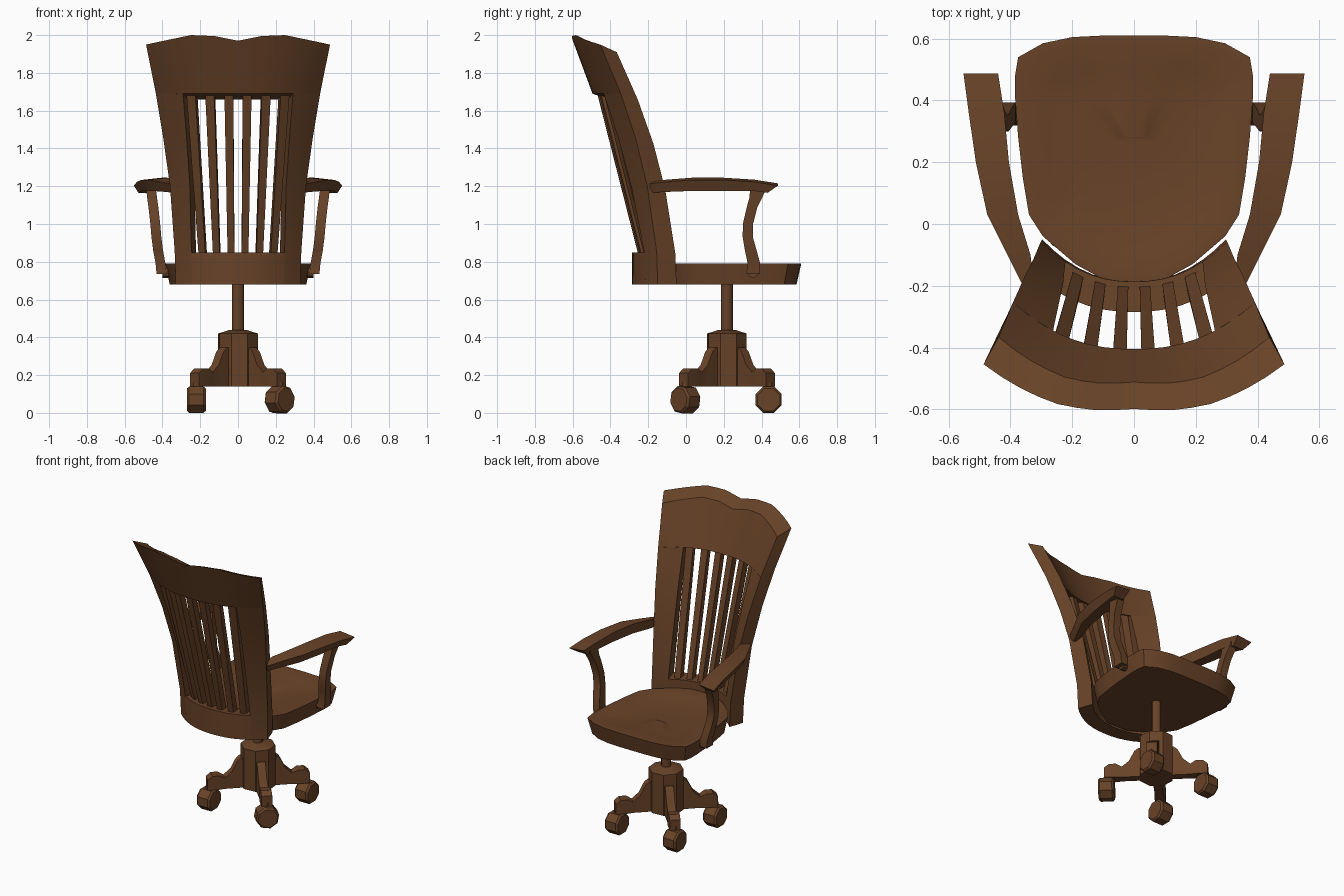
import bpy, bmesh, math
from mathutils import Vector

cube = bpy.data.objects.get("Cube")
if cube:
    bpy.data.objects.remove(cube, do_unlink=True)

wood = bpy.data.materials.new("brown_wood")
wood.use_nodes = True
COLOR = (0.14, 0.056, 0.021, 1)
wood.diffuse_color = COLOR
wood.node_tree.nodes["Principled BSDF"].inputs["Base Color"].default_value = COLOR


def loft(name, rings, angle=30):
    """Skin a list of equal, even-sized rings and close both ends with strips."""
    bm = bmesh.new()
    rows = [[bm.verts.new(p) for p in ring] for ring in rings]
    n = len(rows[0])
    for a, b in zip(rows, rows[1:]):
        for i in range(n):
            j = (i + 1) % n
            bm.faces.new((a[i], a[j], b[j], b[i]))
    for row in (rows[0], rows[-1]):
        for i in range(n // 2 - 1):
            bm.faces.new((row[i], row[i + 1], row[n - 2 - i], row[n - 1 - i]))
    bmesh.ops.recalc_face_normals(bm, faces=bm.faces)
    mesh = bpy.data.meshes.new(name)
    bm.to_mesh(mesh)
    bm.free()
    mesh.materials.append(wood)
    obj = bpy.data.objects.new(name, mesh)
    bpy.context.collection.objects.link(obj)
    bpy.ops.object.select_all(action="DESELECT")
    obj.select_set(True)
    bpy.context.view_layer.objects.active = obj
    bpy.ops.object.shade_smooth_by_angle(angle=math.radians(angle))
    return obj


def disc(center, axis, radius, sides, turn=0.0):
    axis = Vector(axis).normalized()
    side = axis.orthogonal().normalized() if abs(axis.z) < 0.9 else Vector((1, 0, 0))
    up = axis.cross(side)
    steps = [turn + 2 * math.pi * i / sides for i in range(sides)]
    return [Vector(center) + radius * (side * math.cos(a) + up * math.sin(a)) for a in steps]


def interp(table, t):
    """Linear lookup; each table row starts with its key."""
    for a, b in zip(table, table[1:]):
        if t <= b[0]:
            break
    f = (t - a[0]) / (b[0] - a[0])
    return [p + (q - p) * f for p, q in zip(a[1:], b[1:])]


# Backrest surface: height, half width, y at the edge, y at the centre
BACK = [(0.68, 0.33, -0.15, -0.285), (0.85, 0.335, -0.155, -0.285),
        (1.2, 0.36, -0.205, -0.36), (1.45, 0.395, -0.265, -0.425),
        (1.69, 0.435, -0.345, -0.495), (2.0, 0.497, -0.475, -0.61)]
TOP = [(0, 1.97), (0.25, 1.995), (0.5, 2.0), (1, 1.95)]


def back_point(u, z, t):
    """u runs across the back, t from rear face (0) to front face (1)."""
    half, edge, mid = interp(BACK, z)
    h = (z - 0.68) / 1.32
    y = mid + (edge - mid) * abs(u) ** 2.3
    return (u * half * (1 - 0.1 * t), y + t * (0.1 - 0.013 * h), z - 0.042 * h * t)


def back_slab(name, levels, span, count, height=lambda u, z: z):
    rings = []
    for z in levels:
        lo, hi = span(z)
        us = [lo + (hi - lo) * i / count for i in range(count + 1)]
        rings.append([back_point(u, height(u, z), 0) for u in us]
                     + [back_point(u, height(u, z), 1) for u in reversed(us)])
    return loft(name, rings)


def opening(z):
    return 0.75 - 0.08 * (z - 0.68)


def crest_height(u, z):
    return 1.69 + (interp(TOP, abs(u))[0] - 1.69) * z


back_slab("lower_back_rail", (0.68, 0.85), lambda z: (-0.75, 0.75), 10)
back_slab("crest_rail", (0, 0.33, 0.67, 1), lambda z: (-1, 1), 16, crest_height)
for side, label in ((1, "left"), (-1, "right")):
    back_slab(label + "_back_post", (0.68, 0.85, 1.03, 1.2, 1.33, 1.45, 1.57, 1.69),
              lambda z: (side * opening(z), side), 2)

# Straight slats between the two rails
for k, u in enumerate((-0.59, -0.355, -0.115, 0.115, 0.355, 0.59)):
    loft("back_slat_%d" % (k + 1),
         [[back_point(u + du, z, t) for du, t in
           ((-0.055, 0.35), (0.055, 0.35), (0.055, 0.88), (-0.055, 0.88))]
          for z in (0.83, 1.72)])

# Saddle seat
half = [(0.1, 0.61), (0.2, 0.605), (0.295, 0.585), (0.375, 0.54), (0.385, 0.48),
        (0.385, 0.41), (0.375, 0.28), (0.36, 0.15), (0.34, 0.03), (0.295, -0.04),
        (0.19, -0.13), (0.08, -0.19)]
outline = half + [(-x, y) for x, y in reversed(half)]


def seat_ring(scale, z, dip=0.0):
    ring = []
    for x, y in outline:
        px, py = x * scale, 0.2 + (y - 0.2) * scale
        pommel = max(0, 1 - abs(px) / 0.12) * max(0, min(1, (py - 0.2) / 0.2))
        ring.append((px, py, z - dip * (1 - pommel)))
    return ring


loft("seat", [seat_ring(0.94, 0.68), seat_ring(1, 0.79), seat_ring(0.93, 0.795, 0.004),
              seat_ring(0.75, 0.79, 0.015), seat_ring(0.5, 0.79, 0.025),
              seat_ring(0.2, 0.79, 0.028)])

# Arms: y, inner x, outer x, top z, bottom z, backward shift of the underside
ARM = [(-0.19, 0.325, 0.365, 1.225, 1.165, 0), (-0.1, 0.335, 0.41, 1.235, 1.17, 0),
       (0.03, 0.375, 0.475, 1.245, 1.175, 0), (0.2, 0.405, 0.512, 1.245, 1.175, 0),
       (0.36, 0.42, 0.535, 1.235, 1.175, 0), (0.487, 0.44, 0.552, 1.215, 1.165, 0.055)]
# Supports: z, centre x, centre y, half depth
SUPPORT = [(0.735, 0.405, 0.355, 0.036), (0.79, 0.41, 0.36, 0.033),
           (0.86, 0.423, 0.343, 0.031), (0.93, 0.432, 0.327, 0.027),
           (1.0, 0.438, 0.328, 0.027), (1.09, 0.448, 0.35, 0.028),
           (1.14, 0.455, 0.37, 0.034), (1.2, 0.462, 0.385, 0.045)]
for s, label in ((1, "left"), (-1, "right")):
    loft(label + "_arm",
         [[(s * a, y, top), (s * b, y, top - 0.012), (s * (b - 0.025), y - d, low),
           (s * (a + 0.01), y - d, low)] for y, a, b, top, low, d in ARM])
    loft(label + "_arm_support",
         [[(s * (x + i * 0.026), y + j * d, z) for i, j in
           ((-1, -1), (1, -1), (1, 1), (-1, 1))] for z, x, y, d in SUPPORT])
    loft(label + "_support_peg",
         [disc((s * x, 0.355, 0.745), (1, 0, 0), 0.03, 8) for x in (0.35, 0.4)])

# Pedestal
AXIS_Y = 0.217
UP = (0, 0, 1)
turn = math.radians(27)
loft("column", [disc((0, AXIS_Y, z), UP, 0.031, 12) for z in (0.42, 0.7)])
loft("hub", [disc((0, AXIS_Y, z), UP, r, 8, turn)
             for z, r in ((0.14, 0.11), (0.42, 0.11), (0.44, 0.045))])

# Four feet with casters; the profile pairs top and bottom heights along the foot
FOOT = [(0.05, 0.345), (0.11, 0.345), (0.135, 0.325), (0.17, 0.255), (0.215, 0.215),
        (0.25, 0.235), (0.295, 0.235), (0.325, 0.21)]
for k in range(4):
    a = math.radians(45 + 90 * k)
    out = Vector((math.cos(a), math.sin(a), 0))
    across = Vector((-out.y, out.x, 0))
    base = Vector((0, AXIS_Y, 0))
    rings = []
    for r, top in FOOT:
        w = 0.027 if r < 0.22 else 0.034
        rings.append([base + out * r + across * w * i + Vector((0, 0, z))
                      for i, z in ((-1, 0.14), (1, 0.14), (1, top), (-1, top))])
    loft("foot_%d" % (k + 1), rings)
    hub = base + out * 0.312 + Vector((0, 0, 0.07))
    axle = out if k == 3 else Vector((1, 0, 0))
    loft("caster_wheel_%d" % (k + 1),
         [disc(hub + axle * d, axle, r, 8, math.pi / 8)
          for d, r in ((-0.05, 0.064), (-0.038, 0.075), (0.038, 0.075), (0.05, 0.064))])
    loft("caster_stem_%d" % (k + 1),
         [disc((hub.x, hub.y, z), UP, 0.02, 8) for z in (0.08, 0.16)])
